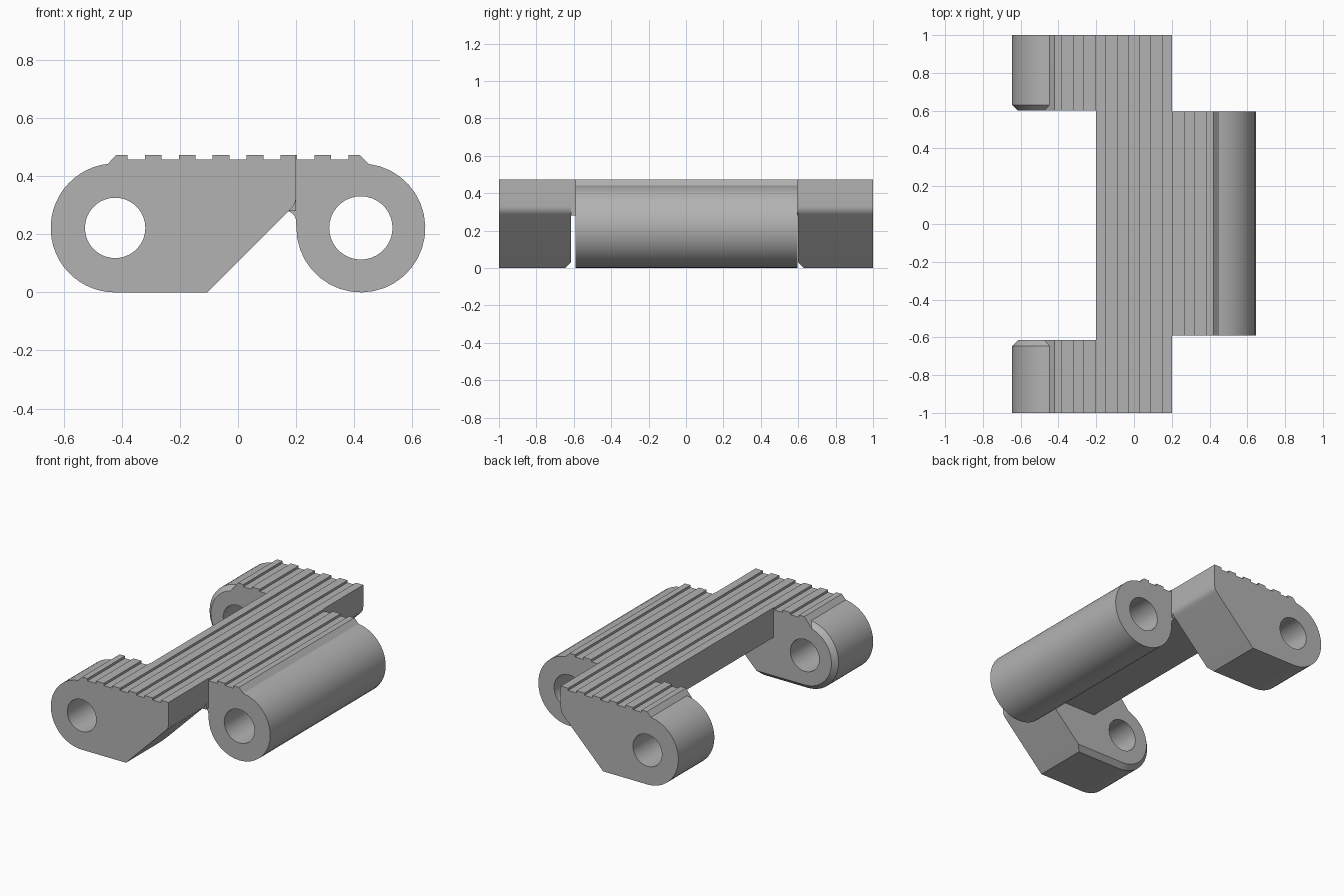
import bpy, bmesh, math

if "Cube" in bpy.data.objects:
    bpy.data.objects.remove(bpy.data.objects["Cube"])

R = 0.222            # radius of the rounded ends
CX, CZ = 0.423, 0.222
STEPS = 26

steel = bpy.data.materials.new("grey steel")
steel.diffuse_color = (0.45, 0.45, 0.45, 1)
steel.use_nodes = True
steel.node_tree.nodes["Principled BSDF"].inputs["Base Color"].default_value = steel.diffuse_color


def arc(cx, cz, r, a0, a1, n=STEPS):
    """Points on a circle in the x-z plane, angles in degrees."""
    pts = []
    for i in range(n + 1):
        a = math.radians(a0 + (a1 - a0) * i / n)
        pts.append((cx + r * math.cos(a), cz + r * math.sin(a)))
    return pts


def ribbed_top(x0, x1, pad=0.473, groove=0.458):
    """Grooved tread running from x0 to x1."""
    pts = [(x0, pad)]
    for k in range(-3, 4):
        a, b = k * 0.117 - 0.03, k * 0.117 + 0.03
        if a > x0 and b < x1:
            pts += [(a, pad), (a, groove), (b, groove), (b, pad)]
    return pts + [(x1, pad)]


def loft(name, rings, bore=None):
    """Join (y, outline) rings into a solid, with an optional bore (x, z, r)."""
    bm = bmesh.new()

    def skin(sections):
        loops = [[bm.verts.new((x, y, z)) for x, z in pts] for y, pts in sections]
        n = len(loops[0])
        for p, q in zip(loops, loops[1:]):
            for i in range(n):
                j = (i + 1) % n
                bm.faces.new((p[i], p[j], q[j], q[i]))
        return [[bm.edges.get((l[i], l[(i + 1) % n])) for i in range(n)]
                for l in (loops[0], loops[-1])]

    ends = skin(rings)
    if bore:
        hole = arc(*bore, 0, 360, 36)[:-1]
        inner = skin([(rings[0][0], hole), (rings[-1][0], hole)])
        ends = [e + h for e, h in zip(ends, inner)]
    for edges in ends:
        bmesh.ops.triangle_fill(bm, use_beauty=True, use_dissolve=False,
                                edges=edges, normal=(0, 1, 0))
    bmesh.ops.recalc_face_normals(bm, faces=bm.faces)
    mesh = bpy.data.meshes.new(name)
    bm.to_mesh(mesh)
    bm.free()
    mesh.materials.append(steel)
    ob = bpy.data.objects.new(name, mesh)
    bpy.context.collection.objects.link(ob)
    bpy.ops.object.select_all(action='DESELECT')
    ob.select_set(True)
    bpy.context.view_layer.objects.active = ob
    bpy.ops.object.shade_smooth_by_angle(angle=math.radians(30))
    return ob


def lug_outline(c):
    """Side outline of a lug; c insets the rounded end and the base."""
    pts = ribbed_top(-0.42, 0.2)
    pts += arc(0.14, 0.33, 0.06, 0, -45, 5)            # rounded upper corner
    pts += [(-0.105 + c, c)]                           # foot of the slope
    return pts + arc(-CX, CZ, R - c, 270, 96.5 + 8.8 * c / 0.03)


# Two lugs, chamfered around the inner side of the rounded end
CH = 0.03
for name, outer, inner, s in (("back_lug", 1.0, 0.6, 1),
                              ("front_lug", -1.0, -0.615, -1)):
    loft(name, [(outer, lug_outline(0)),
                (inner + s * CH, lug_outline(0)),
                (inner, lug_outline(CH))], (-CX, CZ, 0.104))

# Web joining both lugs
web = ribbed_top(-0.2, 0.2) + [(0.2, 0.28), (-0.2, 0.28)]
loft("web", [(-0.615, web), (0.6, web)])

# Long hinge barrel, filleted into the underside of the web
barrel = ribbed_top(0.2, 0.42) + arc(CX, CZ, R, 83, -180)
barrel += arc(0.165, 0.245, 0.035, 0, 90, 5) + [(0.2, 0.28)]
loft("barrel", [(-0.59, barrel), (0.595, barrel)], (CX, CZ, 0.109))
